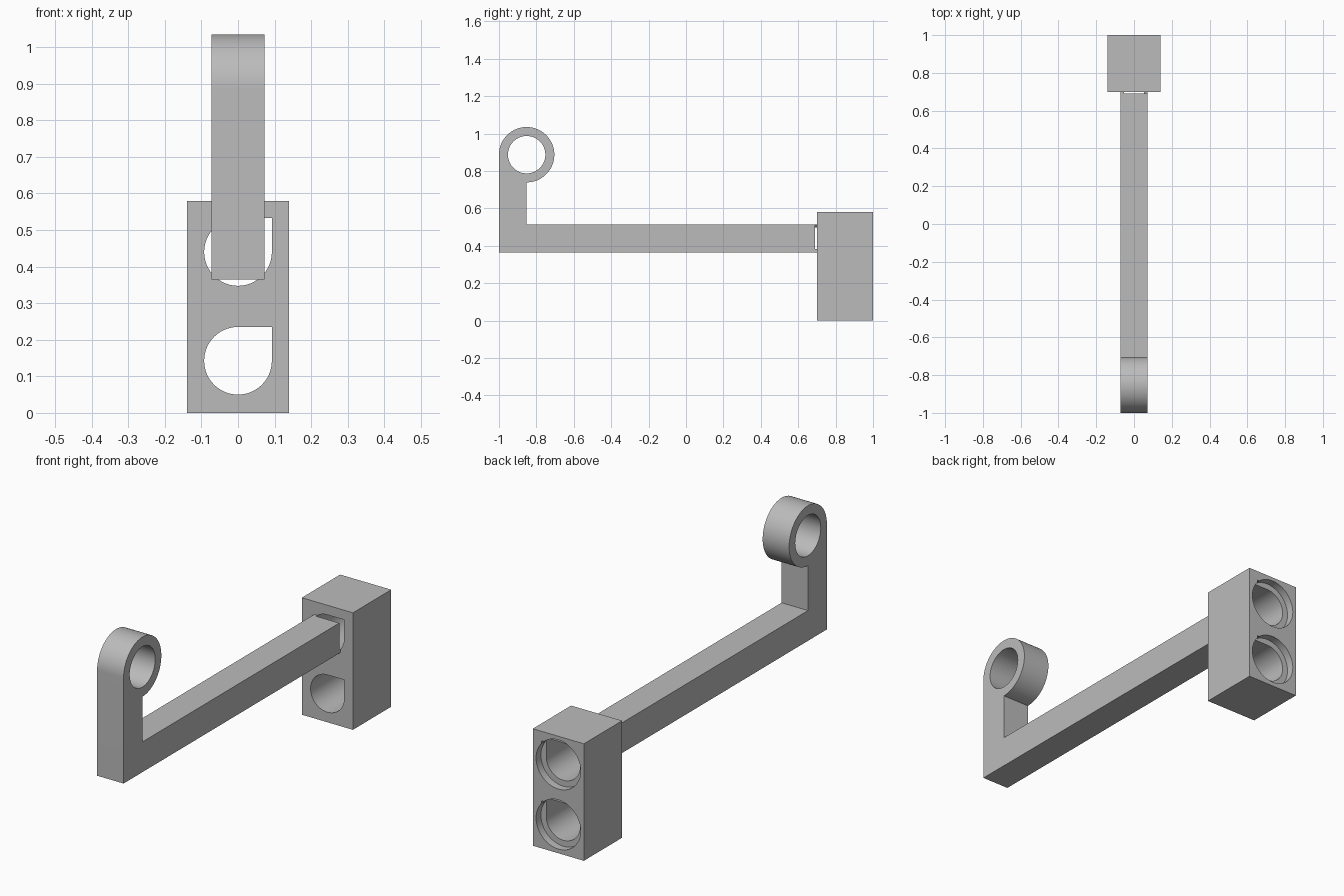
import bpy, bmesh, math
from mathutils import Vector

old = bpy.data.objects.get("Cube")
if old:
    bpy.data.objects.remove(old, do_unlink=True)

grey = bpy.data.materials.new("plain_grey")
grey.use_nodes = True
grey.diffuse_color = (0.5, 0.5, 0.5, 1)
grey.node_tree.nodes["Principled BSDF"].inputs["Base Color"].default_value = (0.5, 0.5, 0.5, 1)


def arc(cu, cv, r, start, end, steps):
    """Points along an arc, angles in degrees."""
    angles = [math.radians(start + (end - start) * i / steps) for i in range(steps + 1)]
    return [(cu + r * math.cos(a), cv + r * math.sin(a)) for a in angles]


def prism(name, profile, axis, lo, hi):
    """Extrude a closed profile along x (profile in y, z) or y (profile in x, z)."""
    def place(u, v, d):
        return (d, u, v) if axis == "x" else (u, d, v)
    bm = bmesh.new()
    face = bm.faces.new([bm.verts.new(place(u, v, lo)) for u, v in profile])
    ext = bmesh.ops.extrude_face_region(bm, geom=[face])
    moved = [g for g in ext["geom"] if isinstance(g, bmesh.types.BMVert)]
    bmesh.ops.translate(bm, verts=moved, vec=Vector(place(0, 0, hi - lo)))
    bmesh.ops.recalc_face_normals(bm, faces=bm.faces)
    mesh = bpy.data.meshes.new(name)
    bm.to_mesh(mesh)
    bm.free()
    mesh.materials.append(grey)
    obj = bpy.data.objects.new(name, mesh)
    bpy.context.collection.objects.link(obj)
    return obj


def combine(target, tool, operation):
    """Apply a boolean and discard the tool."""
    mod = target.modifiers.new("bool", "BOOLEAN")
    mod.operation, mod.object, mod.solver = operation, tool, "EXACT"
    bpy.ops.object.select_all(action="DESELECT")
    bpy.context.view_layer.objects.active = target
    target.select_set(True)
    bpy.ops.object.modifier_apply(modifier=mod.name)
    bpy.data.objects.remove(tool, do_unlink=True)


# L-shaped arm ending in a round eye
eye_y, eye_z, eye_r, half = -0.852, 0.887, 0.148, 0.0725
profile = [(-1, 0.365), (0.75, 0.365), (0.75, 0.515), (eye_y, 0.515)]
profile += arc(eye_y, eye_z, eye_r, -90, 180, 72)
bracket = prism("arm_and_socket_block", profile, "x", -half, half)
combine(bracket, prism("eye_hole", arc(eye_y, eye_z, 0.1, 0, 355, 71), "x", -0.2, 0.2), "DIFFERENCE")

# Socket block fused to the rear of the arm
w, top = 0.14, 0.58
block = prism("block", [(-w, 0), (w, 0), (w, top), (-w, top)], "y", 0.7, 1)
combine(bracket, block, "UNION")

# Two teardrop sockets with shallow round recesses at the back
r = 0.0925
for z in (0.1425, 0.44):
    teardrop = arc(0, z, r, 90, 360, 54) + [(r, z + r)]
    combine(bracket, prism("socket_hole", teardrop, "y", 0.69, 1.1), "DIFFERENCE")
    combine(bracket, prism("socket_recess", arc(0, z, 0.122, 0, 355, 71), "y", 0.962, 1.1), "DIFFERENCE")

bpy.ops.object.shade_smooth_by_angle(angle=math.radians(30))
